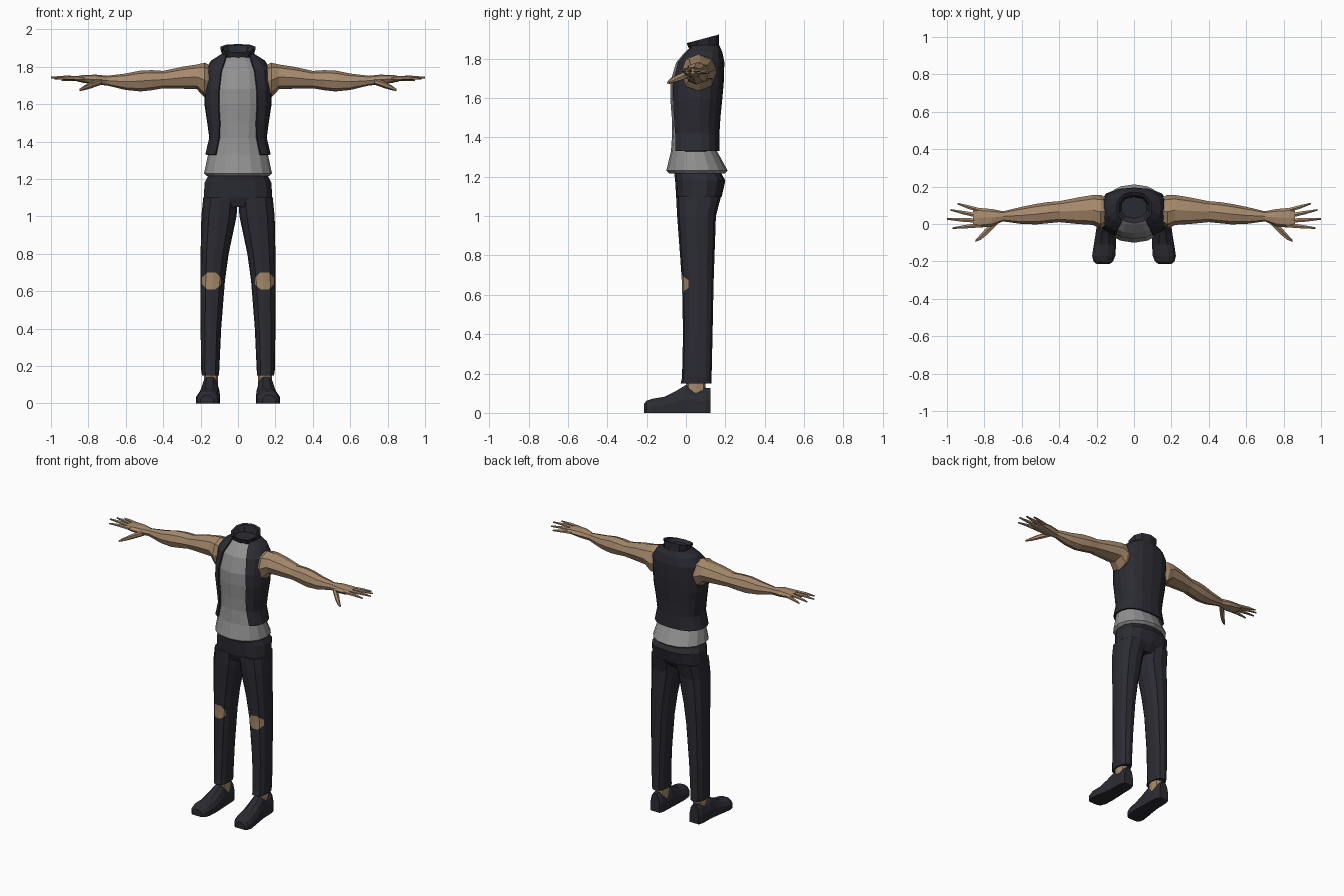
import bpy, bmesh, math
from mathutils import Vector

if "Cube" in bpy.data.objects:
    bpy.data.objects.remove(bpy.data.objects["Cube"])


def material(name, rgb):
    m = bpy.data.materials.new(name)
    m.diffuse_color = (*rgb, 1)
    m.use_nodes = True
    m.node_tree.nodes["Principled BSDF"].inputs["Base Color"].default_value = m.diffuse_color
    return m


DARK = material("dark_navy_cloth", (0.024, 0.024, 0.033))
SKIN = material("skin", (0.38, 0.25, 0.15))
GREY = material("grey_shirt", (0.29, 0.29, 0.29))


def power(v, p):
    return math.copysign(abs(v) ** p, v)


def oval(a0, a1, b0, b1, n=10, p=0.8, start=0.0):
    """Rounded outline between two extents; start leaves a gap at the front."""
    ca, cb, ra, rb = (a0 + a1) / 2, (b0 + b1) / 2, (a1 - a0) / 2, (b1 - b0) / 2
    count = n + 1 if start else n
    pts = []
    for i in range(count):
        t = start + (2 * math.pi - 2 * start) * i / n
        pts.append((ca + ra * power(math.sin(t), p), cb - rb * power(math.cos(t), p)))
    return pts


def z_ring(z, x0, x1, y0, y1, **k):
    return [(a, b, z) for a, b in oval(x0, x1, y0, y1, **k)]


def x_ring(x, y0, y1, z0, z1, **k):
    return [(x, a, b) for a, b in oval(y0, y1, z0, z1, **k)]


def loft(bm, rings, closed=True):
    rows = [[bm.verts.new(c) for c in r] for r in rings]
    n = len(rows[0])
    for r, s in zip(rows, rows[1:]):
        for i in range(n if closed else n - 1):
            j = (i + 1) % n
            bm.faces.new((r[i], r[j], s[j], s[i]))
    if closed:
        bm.faces.new(rows[0])
        bm.faces.new(rows[-1])


def finish(bm, name, mats, mirror=False):
    bmesh.ops.recalc_face_normals(bm, faces=bm.faces[:])
    me = bpy.data.meshes.new(name)
    bm.to_mesh(me)
    bm.free()
    ob = bpy.data.objects.new(name, me)
    bpy.context.collection.objects.link(ob)
    for m in mats:
        me.materials.append(m)
    if mirror:
        mod = ob.modifiers.new("mirror", 'MIRROR')
        mod.use_clip = False
        mod.use_mirror_merge = False
    return ob


def part(name, rings, mat, mirror=False):
    bm = bmesh.new()
    loft(bm, rings)
    return finish(bm, name, [mat], mirror)


# Shirt: z, half width, front, back
shirt = [(1.215, .165, -.085, .195), (1.23, .182, -.10, .212), (1.33, .160, -.076, .157),
         (1.42, .140, -.070, .155), (1.50, .150, -.072, .16), (1.60, .162, -.080, .17),
         (1.68, .162, -.080, .178), (1.78, .150, -.050, .175), (1.83, .105, -.008, .16),
         (1.855, .075, .02, .14)]
part("shirt", [z_ring(z, -w, w, f, b, n=16, p=0.95) for z, w, f, b in shirt], GREY)

# Open vest: z, half width, front, back, half width of the opening
vest = [(1.33, .172, -.070, .165, .118), (1.42, .150, -.070, .165, .10), (1.50, .160, -.072, .17, .097),
        (1.60, .175, -.076, .18, .103), (1.68, .175, -.075, .187, .10), (1.78, .172, -.045, .19, .088),
        (1.83, .140, -.003, .18, .07), (1.865, .085, .025, .165, .062)]
bm = bmesh.new()
rows = []
for z, w, f, b, gap in vest:
    start = math.asin((gap / w) ** (1 / 0.8))
    rows.append(z_ring(z, -w, w, f, b, n=14, p=0.8, start=start))
loft(bm, rows, closed=False)
ob = finish(bm, "vest", [DARK])
mod = ob.modifiers.new("cloth_thickness", 'SOLIDIFY')
mod.thickness, mod.offset = 0.01, 0


# Stand-up collar, higher at the back
def collar_ring(w, f, b, zf, zb):
    return [(x, y, zf + (zb - zf) * (y - f) / (b - f))
            for x, y in oval(-w, w, f, b, n=10, p=0.85)]


part("collar", [collar_ring(.082, .015, .168, 1.85, 1.835), collar_ring(.097, .003, .168, 1.878, 1.922),
                collar_ring(.085, .016, .155, 1.876, 1.916), collar_ring(.070, .03, .145, 1.866, 1.87)], DARK)

# Trousers: hips
hips = [(1.05, .13, -.03, .14), (1.10, .187, -.05, .182), (1.18, .182, -.055, .20), (1.225, .16, -.06, .175)]
part("trouser_hips", [z_ring(z, -w, w, f, b, n=14) for z, w, f, b in hips], DARK)

# Trousers: legs with a hole at each knee
legs = [(.15, .102, .192, -.027, .13), (.18, .10, .197, -.02, .13), (.40, .09, .2, -.015, .135),
        (.655, .07, .2, -.020, .14), (.80, .05, .2, -.03, .145), (1.0, .008, .196, -.045, .152),
        (1.10, .0, .186, -.05, .178)]
bm = bmesh.new()
loft(bm, [z_ring(*r, n=12) for r in legs])
knee, kx, kz = Vector((.142, 0, .655)), .05, .046
for i in range(8):
    a = i * math.pi / 4
    d = Vector((math.cos(a) / kx, 0, math.sin(a) / kz))
    edge = knee + Vector((kx * math.cos(a), 0, kz * math.sin(a)))
    near = [f for f in bm.faces if f.calc_center_median().y < .03]
    geom = list({g for f in near for g in (*f.verts, *f.edges, f)})
    bmesh.ops.bisect_plane(bm, geom=geom, plane_co=edge, plane_no=d.normalized())
for f in bm.faces:
    c = f.calc_center_median()
    u, v = (c.x - knee.x) / kx, (c.z - knee.z) / kz
    inside = max(abs(u), abs(v), (abs(u) + abs(v)) / math.sqrt(2)) < 1
    if inside and c.y < .05:
        f.material_index = 1
finish(bm, "trouser_leg", [DARK, SKIN], True)

# Ankles
part("ankle", [z_ring(z, .108, .182, .0, .10, n=8) for z in (.05, .20)], SKIN, True)

# Shoes: y, inner, outer, height
outline = [(-1, 0), (-1, .5), (-.75, .82), (-.35, 1), (.35, 1), (.75, .82), (1, .5), (1, 0)]
shoe = [(.125, .115, .185, .125), (.10, .105, .195, .128), (.05, .102, .197, .115), (.0, .10, .198, .142),
        (-.05, .098, .205, .112), (-.11, .096, .215, .082), (-.17, .10, .224, .072), (-.20, .112, .217, .062),
        (-.214, .13, .20, .045)]
part("shoe", [[((a + b) / 2 + u * (b - a) / 2, y, v * h) for u, v in outline]
              for y, a, b, h in shoe], DARK, True)

# Arms and palms: x, y extent, z extent
arm = [(.13, .01, .135, 1.65, 1.80), (.178, -.025, .155, 1.635, 1.822), (.22, -.005, .155, 1.68, 1.812),
       (.30, .0, .142, 1.683, 1.80), (.40, .01, .122, 1.685, 1.778), (.46, .004, .117, 1.675, 1.782),
       (.52, -.002, .108, 1.668, 1.78), (.60, .0, .092, 1.676, 1.764), (.70, .014, .068, 1.70, 1.752),
       (.76, -.012, .08, 1.705, 1.758), (.83, -.02, .086, 1.715, 1.756), (.86, -.012, .08, 1.722, 1.75)]
part("arm", [x_ring(*r, n=8, p=0.9) for r in arm], SKIN, True)

# Fingers and thumb: points of the path with half width and half height
fingers = [[(.82, .072, 1.735, .013, .012), (.89, .092, 1.734, .011, .010), (.945, .109, 1.730, .005, .005)],
           [(.83, .044, 1.737, .014, .013), (.91, .060, 1.740, .011, .010), (.98, .075, 1.737, .005, .005)],
           [(.83, .018, 1.737, .014, .013), (.92, .022, 1.743, .011, .010), (1.0, .027, 1.742, .005, .005)],
           [(.82, -.006, 1.737, .014, .013), (.90, -.014, 1.740, .011, .010), (.97, -.022, 1.738, .005, .005)],
           [(.73, .015, 1.722, .02, .018), (.785, -.036, 1.703, .024, .018), (.82, -.07, 1.688, .017, .013),
            (.848, -.09, 1.676, .007, .006)]]
bm = bmesh.new()
for path in fingers:
    loft(bm, [x_ring(x, y - a, y + a, z - b, z + b, n=6, p=1) for x, y, z, a, b in path])
finish(bm, "fingers", [SKIN], True)
